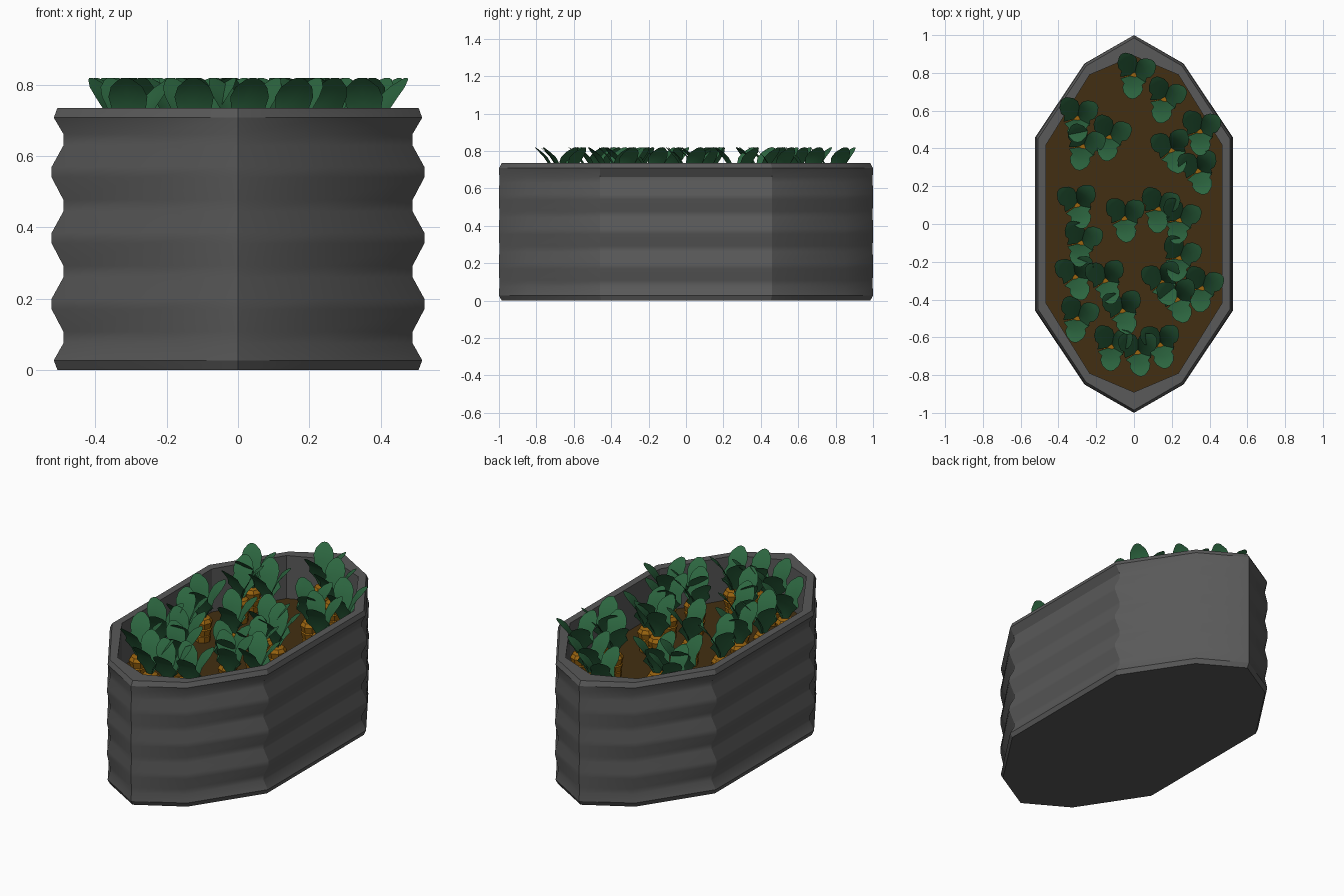
import bpy, bmesh, math, random
from mathutils import Vector

if "Cube" in bpy.data.objects:
    bpy.data.objects.remove(bpy.data.objects["Cube"])
random.seed(4)


def material(name, rgb):
    m = bpy.data.materials.new(name)
    m.diffuse_color = (*rgb, 1)
    m.use_nodes = True
    m.node_tree.nodes["Principled BSDF"].inputs["Base Color"].default_value = m.diffuse_color
    return m


def make_object(name, bm, mat=None, smooth=None):
    me = bpy.data.meshes.new(name)
    bm.to_mesh(me)
    bm.free()
    ob = bpy.data.objects.new(name, me)
    bpy.context.collection.objects.link(ob)
    if mat:
        me.materials.append(mat)
    if smooth:
        bpy.context.view_layer.objects.active = ob
        ob.select_set(True)
        bpy.ops.object.shade_smooth_by_angle(angle=math.radians(smooth))
        ob.select_set(False)
    return ob


def outline(quarter):
    """Mirror end point, shoulder and side corner into a ten-sided ring."""
    (ex, ey), (sx, sy), (cx, cy) = quarter
    return [(0, -ey), (sx, -sy), (cx, -cy), (cx, cy), (sx, sy),
            (0, ey), (-sx, sy), (-cx, cy), (-cx, -cy), (-sx, -sy)]


def ring(bm, pts, z):
    return [bm.verts.new((x, y, z)) for x, y in pts]


def bridge(bm, a, b):
    n = len(a)
    for i in range(n):
        bm.faces.new((a[i], a[(i + 1) % n], b[(i + 1) % n], b[i]))


OUTER = outline([(0, 1.0), (0.26, 0.85), (0.52, 0.46)])
INNER = outline([(0, 0.89), (0.235, 0.79), (0.465, 0.42)])
SOIL_Z = 0.48

# Corrugated metal bed: half width and height up the wall
wall = [(0.507, 0), (0.517, 0.027), (0.49, 0.075), (0.49, 0.107)]
for k in range(3):
    z = 0.185 * k
    wall += [(0.523, 0.170 + z), (0.523, 0.200 + z),
             (0.49, 0.260 + z), (0.49, 0.292 + z)]
wall += [(0.517, 0.708), (0.507, 0.735)]
bm = bmesh.new()
rings = []
for i, (w, z) in enumerate(wall):
    sy = 0.985 if i in (0, len(wall) - 1) else 0.998 if w < 0.5 else 1.0
    rings.append(ring(bm, [(x * w / 0.52, y * sy) for x, y in OUTER], z))
rings += [ring(bm, INNER, 0.735), ring(bm, INNER, SOIL_Z - 0.02)]
for a, b in zip(rings, rings[1:]):
    bridge(bm, a, b)
bm.faces.new(rings[0][::-1])
make_object("planter_bed", bm, material("metal", (0.1, 0.1, 0.1)), 30)

# Soil
bm = bmesh.new()
bm.faces.new(ring(bm, INNER, SOIL_Z))
make_object("soil", bm, material("earth", (0.055, 0.028, 0.006)))

# Plants: crown positions
plants = [(0, .79), (.16, .66), (-.3, .56), (-.13, .46), (-.27, .41),
          (.35, .49), (.2, .39), (.34, .28), (-.3, .1), (-.28, -.1),
          (-.05, .03), (.13, .08), (.24, .02), (.24, -.18), (.36, -.34),
          (.15, -.31), (-.31, -.28), (-.15, -.3), (-.06, -.46),
          (-.3, -.5), (-.12, -.65), (.02, -.68), (.14, -.64), (.23, -.4)]

# Carrots: ridged tops standing out of the soil
root = [(0.040, SOIL_Z - 0.01), (0.046, 0.515), (0.042, 0.52),
        (0.052, 0.555), (0.046, 0.56), (0.055, 0.595), (0.042, 0.615), (0.015, 0.62)]
bm = bmesh.new()
for px, py in plants:
    loops = []
    for r, z in root:
        loops.append(ring(bm, [(px + r * math.cos(t * math.pi / 4),
                                py + r * math.sin(t * math.pi / 4))
                               for t in range(8)], z))
    for a, b in zip(loops, loops[1:]):
        bridge(bm, a, b)
    bm.faces.new(loops[-1])
make_object("carrots", bm, material("orange", (0.33, 0.13, 0.005)))

# Leaves: distance out, height, half width
blade = [(0.008, 0.61, 0.012), (0.025, 0.67, 0.04), (0.045, 0.71, 0.07),
         (0.062, 0.745, 0.048), (0.085, 0.78, 0.055), (0.11, 0.805, 0.045), (0.128, 0.82, 0.02)]
bm = bmesh.new()
for px, py in plants:
    turn = random.uniform(-20, 20)
    for deg in (40, 130, 275):
        a = math.radians(deg + turn)
        out = Vector((math.cos(a), math.sin(a), 0))
        side = Vector((-out.y, out.x, 0))
        rows = []
        for r, z, w in blade:
            c = Vector((px, py, z)) + out * r
            rows.append([bm.verts.new(c + side * (w * s) - out * (0.25 * w * s * s)
                                      - Vector((0, 0, 0.25 * w * s * s)))
                         for s in (-1, -0.5, 0, 0.5, 1)])
        for lo, hi in zip(rows, rows[1:]):
            for j in range(4):
                bm.faces.new((lo[j], hi[j], hi[j + 1], lo[j + 1]))
make_object("leaves", bm, material("green", (0.025, 0.13, 0.05)), 40)
